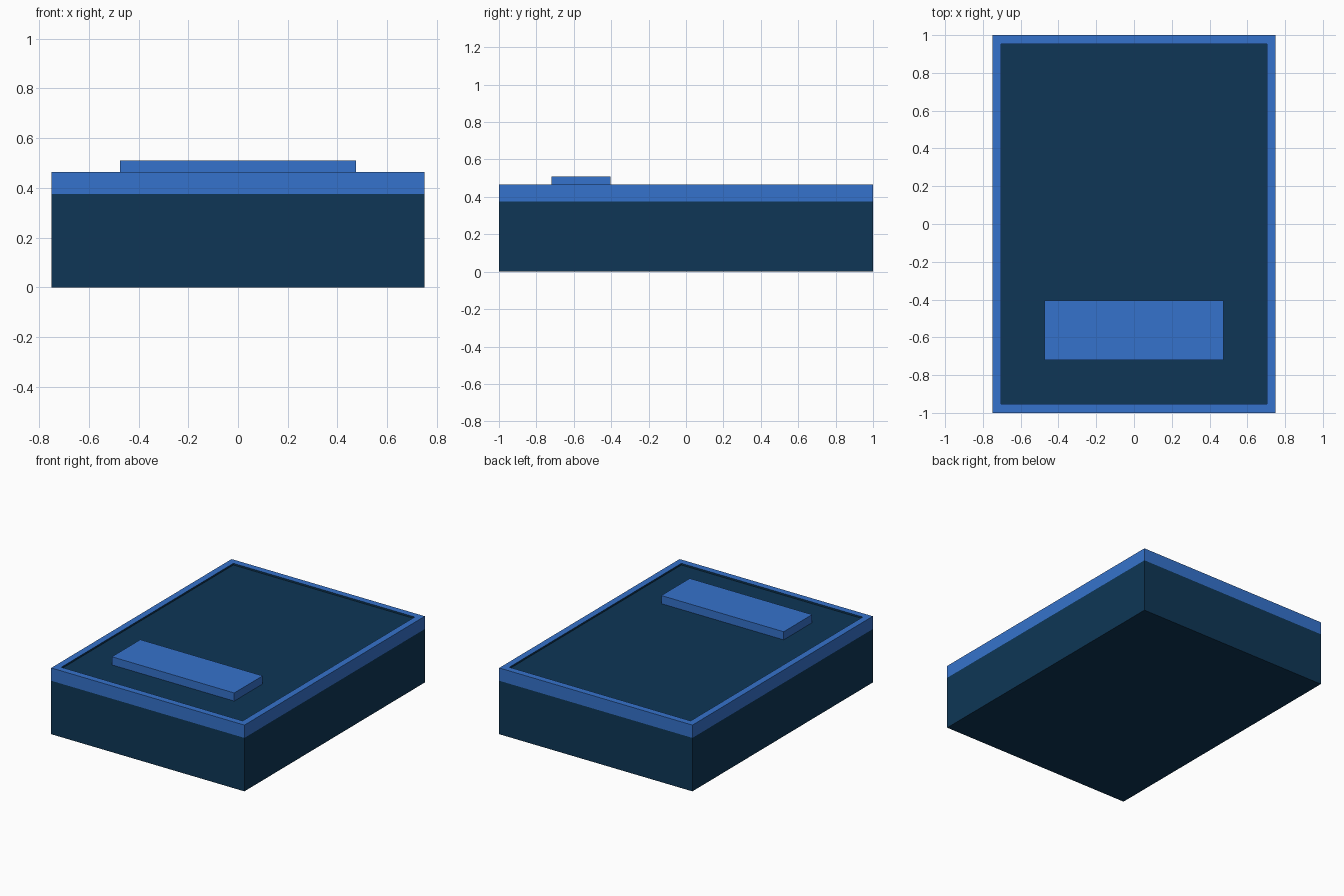
import bpy
import bmesh

cube = bpy.data.objects.get("Cube")
if cube:
    bpy.data.objects.remove(cube, do_unlink=True)


def material(name, rgb):
    mat = bpy.data.materials.new(name)
    mat.use_nodes = True
    mat.diffuse_color = (*rgb, 1)
    mat.node_tree.nodes["Principled BSDF"].inputs["Base Color"].default_value = (*rgb, 1)
    return mat


navy = material("navy", (0.0044, 0.037, 0.093))
blue = material("blue", (0.036, 0.171, 0.604))


def box(name, lo, hi, mats, shape=None):
    """Box between two corners; shape() may edit the mesh."""
    bm = bmesh.new()
    bmesh.ops.create_cube(bm, size=1)
    for v in bm.verts:
        v.co = [(a + b) / 2 + c * (b - a) for a, b, c in zip(lo, hi, v.co)]
    if shape:
        shape(bm)
    mesh = bpy.data.meshes.new(name)
    bm.to_mesh(mesh)
    bm.free()
    for mat in mats:
        mesh.materials.append(mat)
    obj = bpy.data.objects.new(name, mesh)
    bpy.context.collection.objects.link(obj)
    return obj


def face_towards(bm, direction):
    bm.normal_update()
    return next(f for f in bm.faces if f.normal.z * direction > 0.9)


def open_top(bm):
    bmesh.ops.delete(bm, geom=[face_towards(bm, 1)], context="FACES_ONLY")


def recess_top(bm):
    """Rim around a shallow, darker sunken panel."""
    bmesh.ops.delete(bm, geom=[face_towards(bm, -1)], context="FACES_ONLY")
    panel = face_towards(bm, 1)
    bmesh.ops.inset_region(bm, faces=[panel], thickness=0.065)
    # second loop on the same outline gives the recess its upright walls
    walls = bmesh.ops.inset_individual(bm, faces=[panel], thickness=0.0)["faces"]
    for v in panel.verts:
        v.co.z -= 0.012
    for f in [panel, *walls]:
        f.material_index = 1


# Lower body, rim with sunken panel, raised bar near the front
box("body", (-0.75, -1, 0), (0.75, 1, 0.375), [navy], open_top)
box("rim_and_panel", (-0.75, -1, 0.375), (0.75, 1, 0.465), [blue, navy], recess_top)
box("raised_bar", (-0.475, -0.72, 0.453), (0.475, -0.405, 0.51), [blue])
